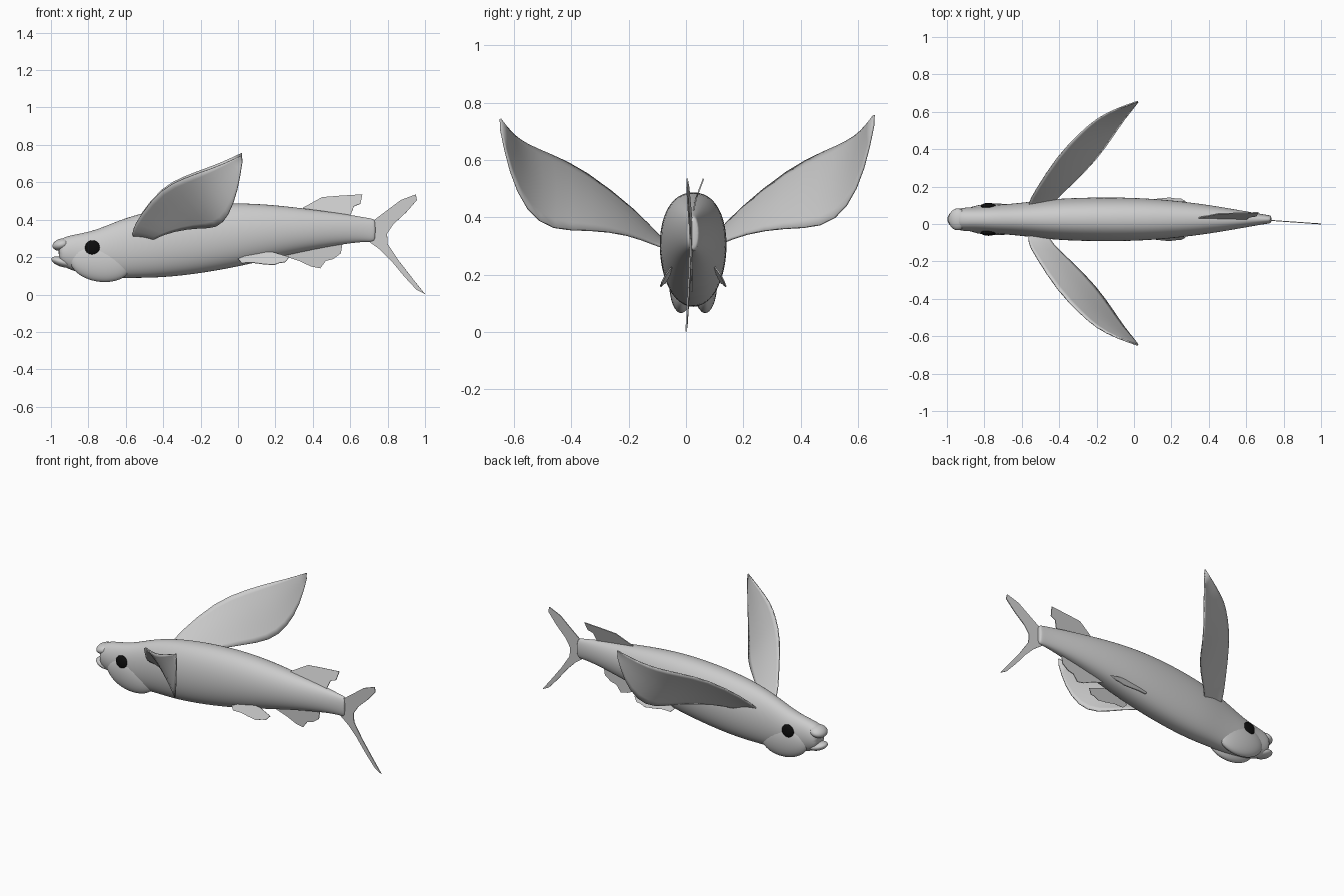
import bpy, math
from mathutils import Vector

cube = bpy.data.objects.get("Cube")
if cube:
    bpy.data.objects.remove(cube, do_unlink=True)

MID = 0.025  # body mid-plane in y


def material(name, rgb):
    m = bpy.data.materials.new(name)
    m.use_nodes = True
    m.diffuse_color = (*rgb, 1)
    m.node_tree.nodes["Principled BSDF"].inputs["Base Color"].default_value = (*rgb, 1)
    return m


GREY = material("silver_grey", (0.6, 0.6, 0.6))
BLACK = material("eye_black", (0.004, 0.004, 0.004))


def make(name, verts, faces, mat=GREY, subdiv=0, thick=0):
    me = bpy.data.meshes.new(name)
    me.from_pydata(verts, [], faces)
    me.materials.append(mat)
    ob = bpy.data.objects.new(name, me)
    bpy.context.collection.objects.link(ob)
    if subdiv:
        s = ob.modifiers.new("smooth", "SUBSURF")
        s.levels = s.render_levels = subdiv
        s.boundary_smooth = "PRESERVE_CORNERS"
    if thick:
        ob.modifiers.new("thickness", "SOLIDIFY").thickness = thick
        ob.modifiers["thickness"].offset = 0
    if subdiv:
        me.polygons.foreach_set("use_smooth", [True] * len(me.polygons))
    return ob


def ellipsoid(name, centre, radii, mat=GREY, tilt=0):
    bpy.ops.mesh.primitive_uv_sphere_add(segments=28, ring_count=16, location=centre,
                                         rotation=(0, tilt, 0))
    ob = bpy.context.object
    ob.name = name
    ob.scale = radii
    ob.data.materials.append(mat)
    bpy.ops.object.shade_smooth()
    return ob


# Body: lofted oval sections (x, bottom, top, half width)
sections = [
    (-0.96, 0.17, 0.285, 0.045), (-0.93, 0.145, 0.31, 0.062), (-0.85, 0.115, 0.325, 0.064),
    (-0.76, 0.095, 0.345, 0.075), (-0.66, 0.085, 0.388, 0.082), (-0.55, 0.088, 0.427, 0.094),
    (-0.42, 0.088, 0.457, 0.110), (-0.22, 0.108, 0.483, 0.117), (0.0, 0.147, 0.492, 0.116),
    (0.2, 0.195, 0.480, 0.102), (0.4, 0.240, 0.455, 0.077), (0.58, 0.272, 0.430, 0.046),
    (0.68, 0.282, 0.412, 0.028), (0.725, 0.280, 0.405, 0.022), (0.735, 0.295, 0.395, 0.018),
]
N = 18
verts, faces = [], []
for x, low, high, w in sections:
    for i in range(N):
        a = math.tau * i / N
        c, s = math.cos(a), math.sin(a)
        y = w * 1.02 * math.copysign(abs(c) ** 0.85, c)
        verts.append((x, MID + y, (low + high) / 2 + (high - low) / 2 * 1.01 * s))
for r in range(len(sections) - 1):
    for i in range(N):
        j = (i + 1) % N
        faces.append((r * N + i, (r + 1) * N + i, (r + 1) * N + j, r * N + j))
faces.append(tuple(range(N)))
faces.append(tuple(reversed(range((len(sections) - 1) * N, len(sections) * N))))
make("body", verts, faces, subdiv=2)

# Parted jaws
ellipsoid("upper_jaw", (-0.943, MID, 0.267), (0.05, 0.058, 0.032), tilt=-0.25)
ellipsoid("lower_jaw", (-0.94, MID, 0.174), (0.06, 0.05, 0.026), tilt=0.3)

# Paired gill covers and eyes
for side, label in ((1, "left"), (-1, "right")):
    ellipsoid(label + "_gill_cover", (-0.735, MID + side * 0.042, 0.172),
              (0.165, 0.042, 0.104), tilt=0.15)
    ellipsoid(label + "_eye", (-0.778, MID + side * 0.071, 0.25), (0.04, 0.017, 0.04), BLACK)

# Wing-like pectoral fins, spanned between leading and trailing edges
leading = [(-0.56, 0.06, 0.31), (-0.57, 0.10, 0.335), (-0.53, 0.17, 0.42), (-0.41, 0.36, 0.575),
           (-0.29, 0.48, 0.63), (-0.20, 0.56, 0.665), (-0.10, 0.61, 0.70), (0.02, 0.652, 0.757)]
trailing = [(-0.46, 0.06, 0.29), (-0.44, 0.11, 0.305), (-0.34, 0.20, 0.345), (-0.20, 0.34, 0.365),
            (-0.11, 0.47, 0.362), (-0.05, 0.56, 0.43), (0.0, 0.62, 0.57), (0.022, 0.65, 0.72)]
CH = 5
for side, label in ((1, "left"), (-1, "right")):
    verts, faces = [], []
    for a, b in zip(leading, trailing):
        a, b = Vector(a), Vector(b)
        for k in range(CH + 1):
            t = k / CH
            p = a.lerp(b, t)
            bulge = 0.12 * (b - a).length * math.sin(math.pi * t)
            p += Vector((-0.3, -0.6, 0.5)) * bulge * 0.5
            verts.append((p.x, p.y * side + 0.004, p.z - (0.02 * p.y if side < 0 else 0)))
    for r in range(len(leading) - 1):
        for k in range(CH):
            q = r * (CH + 1) + k
            f = (q, q + 1, q + CH + 2, q + CH + 1)
            faces.append(f if side > 0 else f[::-1])
    make(label + "_pectoral_fin", verts, faces, subdiv=1, thick=0.007)


def flat_fin(name, outline, y_rule):
    verts = [(x, y_rule(x, z), z) for x, z in outline]
    make(name, verts, [tuple(range(len(verts)))], thick=0.005)


# Forked tail with a longer lower lobe
flat_fin("tail_fin", [
    (0.69, 0.39), (0.73, 0.40), (0.80, 0.452), (0.87, 0.505), (0.95, 0.535), (0.957, 0.505),
    (0.90, 0.44), (0.83, 0.375), (0.797, 0.325), (0.80, 0.27), (0.86, 0.18), (0.93, 0.09),
    (1.0, 0.002), (0.955, 0.025), (0.89, 0.095), (0.82, 0.18), (0.76, 0.24), (0.69, 0.29),
], lambda x, z: 0.022 - 0.07 * (x - 0.69))

# Dorsal fin leaning to one side, and anal fin
flat_fin("dorsal_fin", [
    (0.33, 0.44), (0.35, 0.465), (0.45, 0.52), (0.55, 0.528), (0.665, 0.535), (0.655, 0.485),
    (0.62, 0.472), (0.60, 0.42),
], lambda x, z: MID + 0.38 * max(0, z - 0.44))
flat_fin("anal_fin", [
    (0.24, 0.24), (0.25, 0.205), (0.33, 0.178), (0.39, 0.15), (0.44, 0.14), (0.47, 0.18),
    (0.51, 0.19), (0.55, 0.22), (0.56, 0.28),
], lambda x, z: MID - 0.005)

# Paired pelvic fins with ragged edges
for side, label in ((1, "left"), (-1, "right")):
    flat_fin(label + "_pelvic_fin", [
        (0.0, 0.19), (0.02, 0.168), (0.08, 0.170), (0.13, 0.163), (0.19, 0.158), (0.225, 0.17),
        (0.25, 0.172), (0.275, 0.20), (0.24, 0.21), (0.19, 0.225), (0.10, 0.23),
    ], lambda x, z: MID + side * (0.068 + 0.55 * (0.225 - z) + 0.05 * x))
